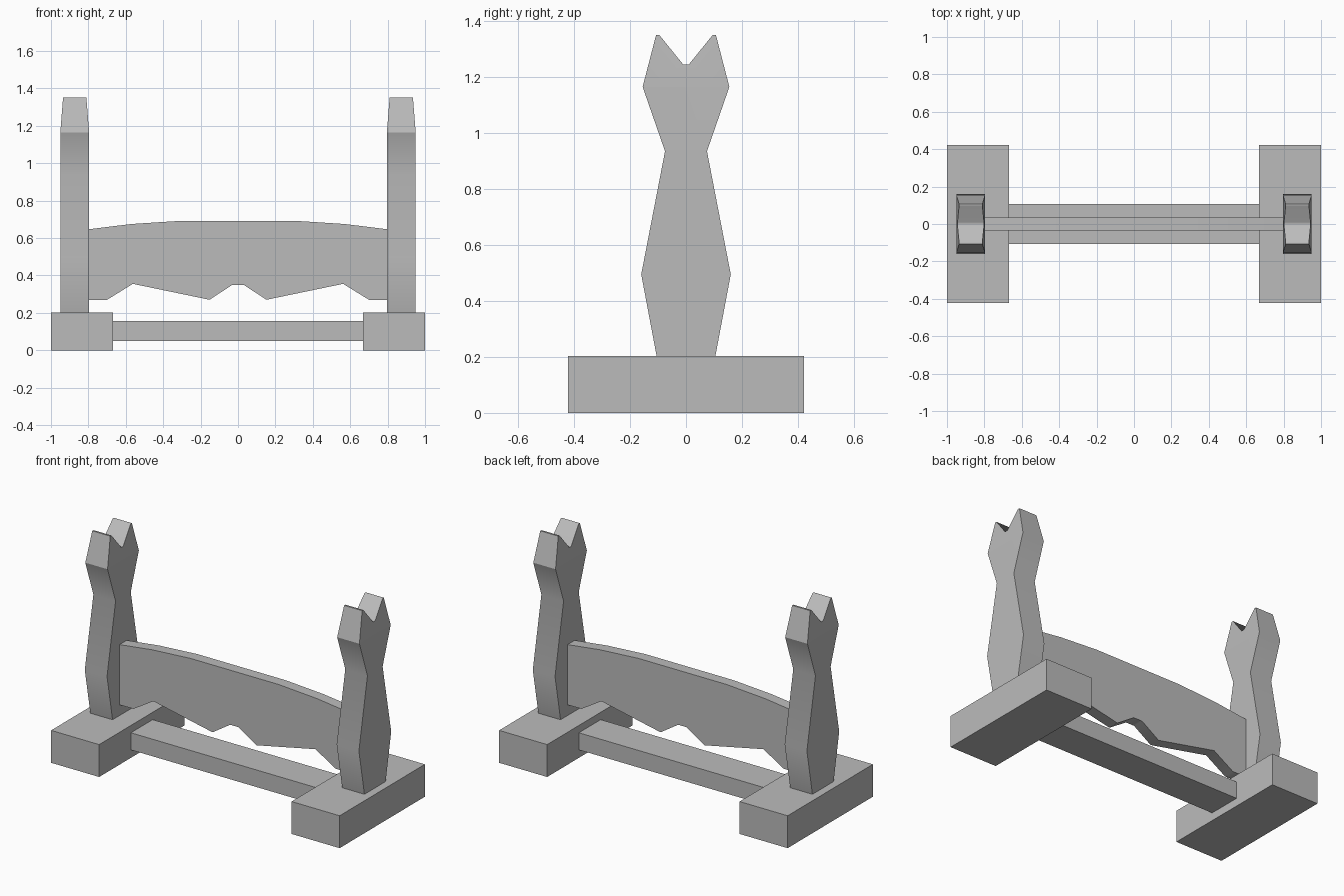
import bpy
import bmesh
import math

cube = bpy.data.objects.get("Cube")
if cube:
    bpy.data.objects.remove(cube, do_unlink=True)

GREY = (0.5, 0.5, 0.5, 1.0)
grey = bpy.data.materials.new("plain grey")
grey.use_nodes = True
grey.diffuse_color = GREY
grey.node_tree.nodes["Principled BSDF"].inputs["Base Color"].default_value = GREY


def finish(bm, name, smooth=False):
    """Turn the bmesh into a named, shaded object."""
    bmesh.ops.recalc_face_normals(bm, faces=bm.faces[:])
    mesh = bpy.data.meshes.new(name)
    bm.to_mesh(mesh)
    bm.free()
    mesh.materials.append(grey)
    obj = bpy.data.objects.new(name, mesh)
    bpy.context.collection.objects.link(obj)
    if smooth:
        bpy.ops.object.select_all(action='DESELECT')
        obj.select_set(True)
        bpy.context.view_layer.objects.active = obj
        bpy.ops.object.shade_smooth_by_angle(angle=math.radians(55))
    return obj


def box(name, low, high):
    bm = bmesh.new()
    bmesh.ops.create_cube(bm, size=1)
    for v in bm.verts:
        v.co = [a + (b - a) * (c + 0.5) for a, b, c in zip(low, high, v.co)]
    return finish(bm, name)


def prism(points, direction):
    """Extrude a closed outline of 3D points along a direction."""
    bm = bmesh.new()
    face = bm.faces.new([bm.verts.new(p) for p in points])
    moved = bmesh.ops.extrude_face_region(bm, geom=[face], use_keep_orig=True)
    verts = [g for g in moved["geom"] if isinstance(g, bmesh.types.BMVert)]
    bmesh.ops.translate(bm, verts=verts, vec=direction)
    return bm


def mirrored(half):
    """Close a half outline by reflecting it across its first axis."""
    return half + [(-a, b) for a, b in reversed(half)]


# Notched post outline (y, z), from foot to notch
post_half = [(0.105, 0.203), (0.16, 0.495), (0.075, 0.935), (0.155, 1.165),
             (0.107, 1.35), (0.095, 1.35), (0.01, 1.245)]
SHOULDER, TOP, POST_X, POST_HALF = 1.165, 1.35, 0.873, 0.077


def post(name, side):
    bm = prism([(-POST_HALF, y, z) for y, z in mirrored(post_half)],
               (2 * POST_HALF, 0, 0))
    # crease at the shoulder, then taper the head
    bmesh.ops.bisect_plane(bm, geom=bm.verts[:] + bm.edges[:] + bm.faces[:],
                           plane_co=(0, 0, SHOULDER), plane_no=(0, 0, 1))
    for v in bm.verts:
        rise = max(0, (v.co.z - SHOULDER) / (TOP - SHOULDER))
        v.co.x = v.co.x * (1 - 0.19 * rise) + side * POST_X
    finish(bm, name, smooth=True)


# Base blocks and posts on both sides
for label, side in (("left", 1), ("right", -1)):
    xs = sorted((side * 0.667, side))
    box(label + "_base", (xs[0], -0.422, 0), (xs[1], 0.422, 0.203))
    post(label + "_post", side)

# Low stretcher between the bases
box("stretcher", (-0.667, -0.108, 0.05), (0.667, 0.108, 0.157))

# Arched panel with a scalloped lower edge (x, z)
panel_half = [(0.305, 0.692), (0.57, 0.675), (0.797, 0.647), (0.797, 0.27),
              (0.70, 0.27), (0.562, 0.355), (0.152, 0.27), (0.03, 0.35)]
panel = prism([(x, -0.035, z) for x, z in mirrored(panel_half)], (0, 0.07, 0))
finish(panel, "panel", smooth=True)
